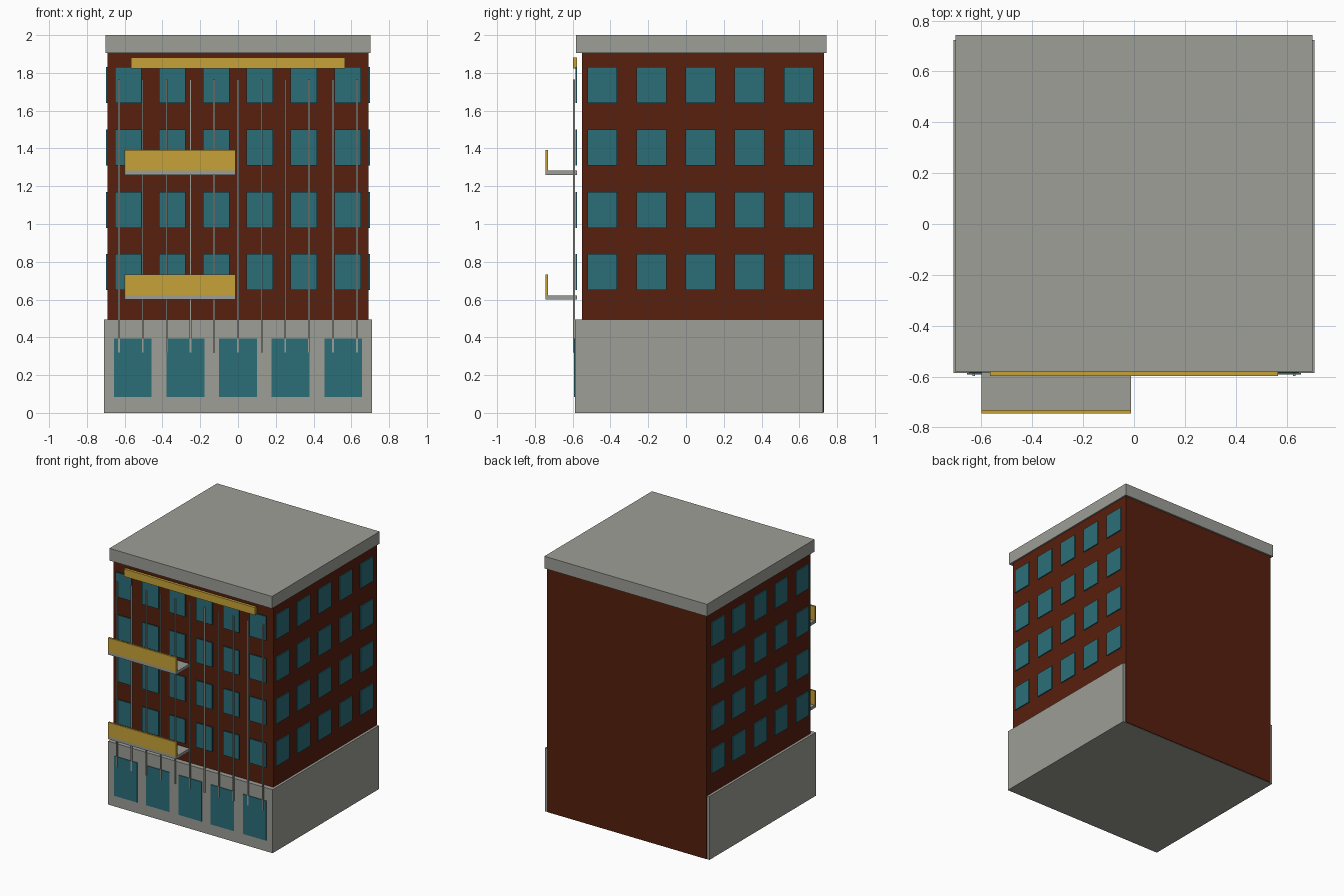
import bpy

if "Cube" in bpy.data.objects:
    bpy.data.objects.remove(bpy.data.objects["Cube"])


def material(name, rgb):
    m = bpy.data.materials.new(name)
    m.diffuse_color = (*rgb, 1)
    m.use_nodes = True
    m.node_tree.nodes["Principled BSDF"].inputs["Base Color"].default_value = m.diffuse_color
    return m


BRICK = material("red brick", (0.095, 0.014, 0.004))
STONE = material("grey stone", (0.335, 0.342, 0.305))
GLASS = material("teal glass", (0.024, 0.158, 0.19))
YELLOW = material("yellow panel", (0.58, 0.36, 0.04))


def box(name, x, y, z, mat):
    """Box from (min, max) ranges on each axis."""
    verts = [(a, b, c) for a in x for b in y for c in z]
    faces = [(0, 1, 3, 2), (4, 6, 7, 5), (0, 4, 5, 1),
             (2, 3, 7, 6), (0, 2, 6, 4), (1, 5, 7, 3)]
    mesh = bpy.data.meshes.new(name)
    mesh.from_pydata(verts, [], faces)
    mesh.materials.append(mat)
    ob = bpy.data.objects.new(name, mesh)
    bpy.context.collection.objects.link(ob)
    return ob


# Main masses
box("brick_body", (-0.69, 0.69), (-0.55, 0.73), (0.002, 1.99), BRICK)
box("ground_floor", (-0.71, 0.71), (-0.587, 0.724), (0, 0.495), STONE)
box("roof_slab", (-0.702, 0.702), (-0.583, 0.744), (1.905, 2), STONE)

# Upper windows, four storeys on the front and both sides
for row in range(4):
    z = (0.65 + 0.33 * row, 0.84 + 0.33 * row)
    for col in range(6):
        c = -0.58 + 0.232 * col
        box("front_window", (c - 0.07, c + 0.07), (-0.585, -0.576), z, GLASS)
    for col in range(5):
        c = -0.443 + 0.26 * col
        y = (c - 0.079, c + 0.079)
        box("right_window", (0.689, 0.698), y, z, GLASS)
        box("left_window", (-0.698, -0.689), y, z, GLASS)

# Shop windows at street level
for i in range(5):
    c = -0.557 + 0.2785 * i
    box("shop_window", (c - 0.1, c + 0.1), (-0.592, -0.584), (0.085, 0.395), GLASS)

# Thin vertical rods on the facade
for x in (-0.63, -0.504, -0.377, -0.252, -0.127, 0,
          0.126, 0.25, 0.375, 0.502, 0.63):
    box("facade_rod", (x - 0.005, x + 0.005), (-0.597, -0.588), (0.32, 1.765), STONE)

# Balconies with yellow fronts
for z in (0.60, 1.26):
    box("balcony_floor", (-0.6, -0.012), (-0.745, -0.578), (z, z + 0.022), STONE)
    box("balcony_front", (-0.6, -0.012), (-0.745, -0.731), (z + 0.022, z + 0.132), YELLOW)

# Yellow band under the roof
box("top_band", (-0.566, 0.566), (-0.598, -0.576), (1.823, 1.882), YELLOW)
